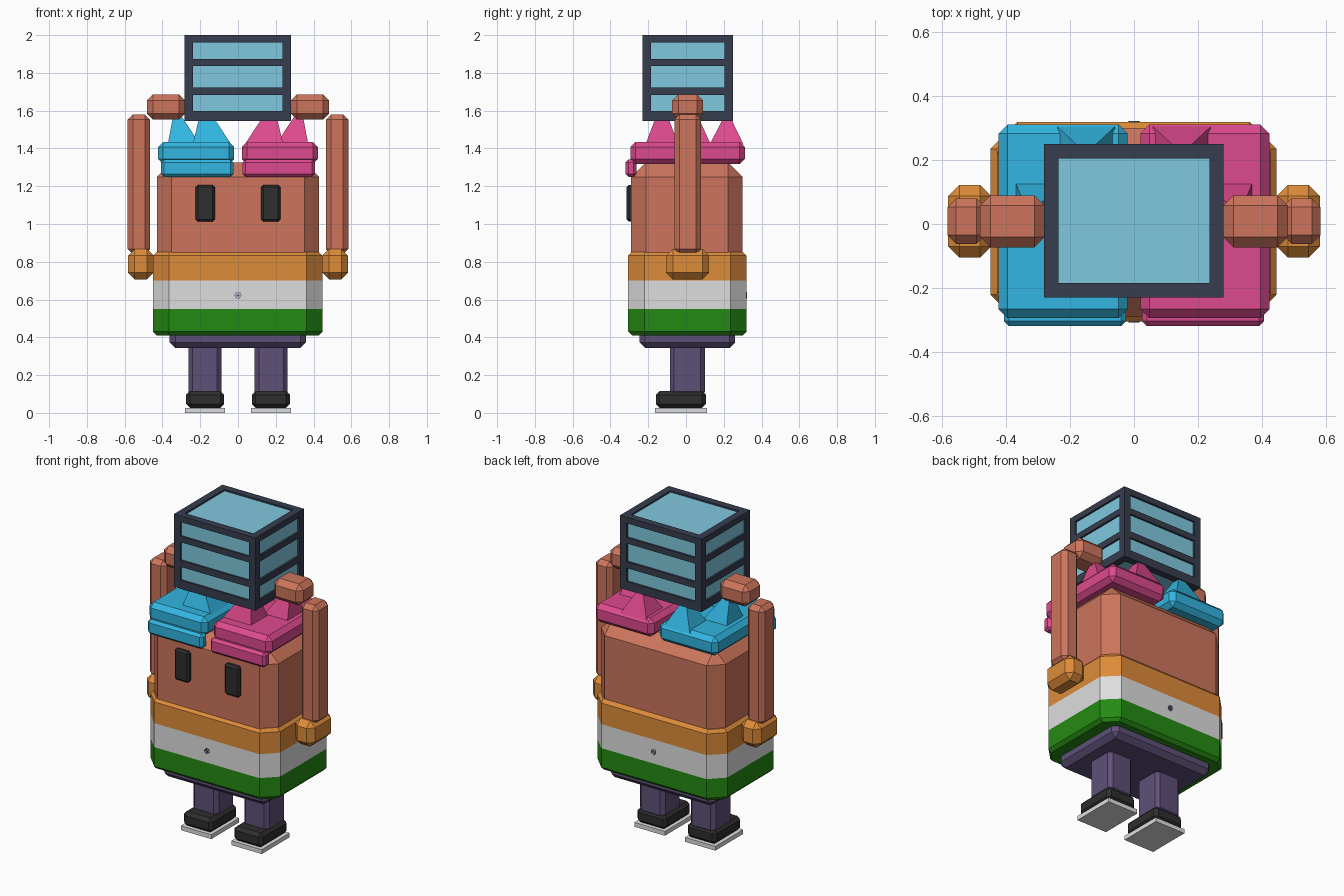
import bpy, bmesh, math
from mathutils import Matrix, Vector

if "Cube" in bpy.data.objects:
    bpy.data.objects.remove(bpy.data.objects["Cube"])


def material(name, r, g, b):
    """Flat colour from 0-255 display values."""
    def lin(c):
        c /= 255
        return c / 12.92 if c <= 0.04045 else ((c + 0.055) / 1.055) ** 2.4
    m = bpy.data.materials.new(name)
    m.diffuse_color = (lin(r), lin(g), lin(b), 1)
    m.use_nodes = True
    m.node_tree.nodes["Principled BSDF"].inputs["Base Color"].default_value = m.diffuse_color
    return m


SKIN = material("terracotta skin", 205, 117, 92)
ORANGE = material("saffron cloth", 222, 140, 58)
WHITE = material("white", 222, 222, 222)
GREEN = material("green cloth", 36, 138, 18)
PURPLE = material("purple cloth", 94, 80, 120)
BLACK = material("soft black", 46, 46, 46)
BLUE = material("blue hair", 50, 182, 225)
PINK = material("pink hair", 222, 74, 142)
GLASS = material("pale blue glass", 128, 201, 223)
FRAME = material("dark slate frame", 54, 61, 78)


def finish(name, bm, *mats):
    bmesh.ops.remove_doubles(bm, verts=bm.verts, dist=1e-4)
    bmesh.ops.recalc_face_normals(bm, faces=bm.faces)
    me = bpy.data.meshes.new(name)
    bm.to_mesh(me)
    bm.free()
    for m in mats:
        me.materials.append(m)
    ob = bpy.data.objects.new(name, me)
    bpy.context.collection.objects.link(ob)
    return ob


def loft(bm, rings):
    """Skin a stack of equal rings and cap both ends."""
    loops = [[bm.verts.new(p) for p in r] for r in rings]
    n = len(loops[0])
    for a, b in zip(loops, loops[1:]):
        for i in range(n):
            j = (i + 1) % n
            bm.faces.new((a[i], a[j], b[j], b[i]))
    bm.faces.new(loops[0][::-1])
    bm.faces.new(loops[-1])


def octagon(x0, x1, y0, y1, z, cut):
    return [(x0 + cut, y0, z), (x1 - cut, y0, z), (x1, y0 + cut, z), (x1, y1 - cut, z),
            (x1 - cut, y1, z), (x0 + cut, y1, z), (x0, y1 - cut, z), (x0, y0 + cut, z)]


def chamfer_box(name, x, y, z, cut, mat, rim=None):
    """Box with chamfered upright corners (cut) and chamfered rims (rim)."""
    rim = cut if rim is None else rim
    (x0, x1), (y0, y1), (z0, z1) = x, y, z
    small = (x0 + rim, x1 - rim, y0 + rim, y1 - rim)
    bm = bmesh.new()
    loft(bm, [octagon(*small, z0, max(cut - rim, 0)),
              octagon(x0, x1, y0, y1, z0 + rim, cut),
              octagon(x0, x1, y0, y1, z1 - rim, cut),
              octagon(*small, z1, max(cut - rim, 0))])
    return finish(name, bm, mat)


def add_box(bm, x, y, z):
    c = Vector(((x[0] + x[1]) / 2, (y[0] + y[1]) / 2, (z[0] + z[1]) / 2))
    s = (x[1] - x[0], y[1] - y[0], z[1] - z[0], 1)
    bmesh.ops.create_cube(bm, size=1, matrix=Matrix.Translation(c) @ Matrix.Diagonal(s))


def span(s, a, b):
    """X range on side s."""
    return tuple(sorted((s * a, s * b)))


# Body with chamfered shoulders
chamfer_box("body", (-0.43, 0.43), (-0.29, 0.30), (0.5, 1.325), 0.077, SKIN)

# Shirt with three horizontal bands
shirt = chamfer_box("shirt", (-0.45, 0.447), (-0.306, 0.32), (0.41, 0.852), 0.085, ORANGE, 0.02)
shirt.data.materials.append(WHITE)
shirt.data.materials.append(GREEN)
bm = bmesh.new()
bm.from_mesh(shirt.data)
for h in (0.55, 0.70):
    bmesh.ops.bisect_plane(bm, geom=bm.verts[:] + bm.edges[:] + bm.faces[:],
                           plane_co=(0, 0, h), plane_no=(0, 0, 1))
for f in bm.faces:
    h = f.calc_center_median().z
    f.material_index = 0 if h > 0.70 else 1 if h > 0.55 else 2
bm.to_mesh(shirt.data)
bm.free()

# Small spoked wheel on the shirt, front and back
for label, y in (("front", -0.307), ("back", 0.321)):
    bm = bmesh.new()
    for k in range(12):
        turn = Matrix.Translation((0, y, 0.623)) @ Matrix.Rotation(k * math.tau / 12, 4, "Y")
        for size, off in (((0.009, 0.002, 0.0025), 0.016), ((0.0015, 0.002, 0.014), 0.008)):
            bmesh.ops.create_cube(bm, size=1, matrix=turn @ Matrix.Translation((0, 0, off))
                                  @ Matrix.Diagonal((*size, 1)))
    finish("wheel_ornament_" + label, bm, PURPLE)

# Hips
chamfer_box("hips", (-0.362, 0.36), (-0.246, 0.26), (0.343, 0.45), 0.03, PURPLE)

for s, side, hair in ((-1, "left", BLUE), (1, "right", PINK)):
    # Legs, shoes and soles
    chamfer_box(side + "_leg", span(s, 0.088, 0.262), (-0.085, 0.1), (0.09, 0.37), 0.022, PURPLE)
    chamfer_box(side + "_shoe", span(s, 0.073, 0.275), (-0.16, 0.105), (0.027, 0.116), 0.02, BLACK)
    bm = bmesh.new()
    add_box(bm, span(s, 0.069, 0.28), (-0.165, 0.11), (0, 0.027))
    finish(side + "_sole", bm, WHITE)

    # Raised arms, sleeves and hands
    chamfer_box(side + "_arm", span(s, 0.466, 0.584), (-0.062, 0.08), (0.84, 1.58), 0.027, SKIN)
    chamfer_box(side + "_sleeve", span(s, 0.447, 0.582), (-0.105, 0.122), (0.707, 0.868), 0.035, ORANGE)
    chamfer_box(side + "_hand", span(s, 0.28, 0.482), (-0.073, 0.09), (1.552, 1.686), 0.032, SKIN)

    # Eyes
    chamfer_box(side + "_eye", span(s, 0.123, 0.225), (-0.315, -0.27), (1.013, 1.207), 0.012, BLACK)

    # Hair slab and fringe
    chamfer_box(side + "_hair_slab", span(s, 0.02, 0.424), (-0.295, 0.312), (1.317, 1.435), 0.028, hair)
    chamfer_box(side + "_hair_fringe", span(s, 0.025, 0.408), (-0.32, -0.262), (1.25, 1.342), 0.016, hair)

    # Hair spikes: base x, base y, tip x, tip y
    spikes = (((0.035, 0.24), (-0.215, -0.04), (0.13, 0.205), (-0.16, -0.095)),
              ((0.20, 0.372), (-0.045, 0.132), (0.295, 0.345), (0.02, 0.065)),
              ((0.06, 0.24), (0.125, 0.305), (0.135, 0.165), (0.20, 0.235)))
    bm = bmesh.new()
    for bx, by, tx, ty in spikes:
        rings = []
        for (x0, x1), (y0, y1), z in ((bx, by, 1.42), (tx, ty, 1.565)):
            rings.append([(s * x0, y0, z), (s * x1, y0, z), (s * x1, y1, z), (s * x0, y1, z)])
        loft(bm, rings)
    finish(side + "_hair_spikes", bm, hair)

# Crate held overhead: frame of posts and rails around a glass block
X, Y, W = (-0.282, 0.281), (-0.23, 0.25), 0.045
bm = bmesh.new()
add_box(bm, (X[0] + 0.012, X[1] - 0.012), (Y[0] + 0.012, Y[1] - 0.012), (1.557, 1.99))
finish("crate_glass", bm, GLASS)
bm = bmesh.new()
xs = ((X[0], X[0] + W), (X[1] - W, X[1]))
ys = ((Y[0], Y[0] + W), (Y[1] - W, Y[1]))
inner_x, inner_y = (xs[0][1], xs[1][0]), (ys[0][1], ys[1][0])
for px in xs:
    for py in ys:
        add_box(bm, px, py, (1.545, 2.0))
for z in ((1.545, 1.598), (1.682, 1.722), (1.836, 1.873), (1.962, 2.0)):
    for px in xs:
        add_box(bm, px, inner_y, z)
    for py in ys:
        add_box(bm, inner_x, py, z)
bmesh.ops.recalc_face_normals(bm, faces=bm.faces)
me = bpy.data.meshes.new("crate_frame")
bm.to_mesh(me)
bm.free()
me.materials.append(FRAME)
bpy.context.collection.objects.link(bpy.data.objects.new("crate_frame", me))
